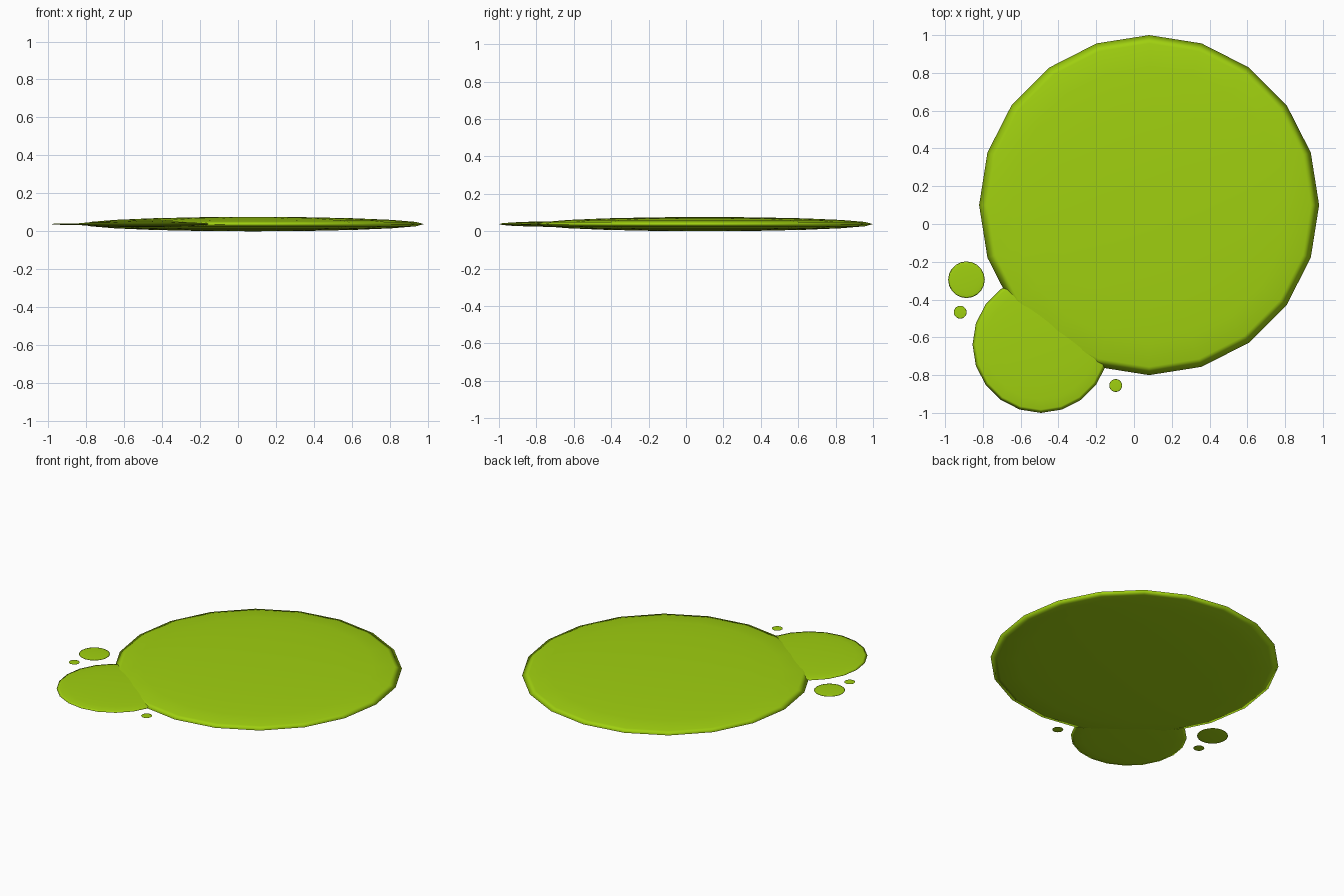
import bpy

if "Cube" in bpy.data.objects:
    bpy.data.objects.remove(bpy.data.objects["Cube"])

# Slime material
mat = bpy.data.materials.new("slime_green")
mat.diffuse_color = (0.35, 0.63, 0.005, 1)
mat.use_nodes = True
mat.node_tree.nodes["Principled BSDF"].inputs["Base Color"].default_value = mat.diffuse_color

FLATNESS = 0.038 / 0.9   # height to radius ratio shared by every blob
MID_Z = 0.038


def blob(name, x, y, radius):
    """Flattened smooth sphere lying in the puddle's middle plane."""
    bpy.ops.mesh.primitive_uv_sphere_add(segments=20, ring_count=10, radius=radius,
                                         location=(x, y, MID_Z))
    ob = bpy.context.object
    ob.name = name
    ob.scale.z = FLATNESS
    bpy.ops.object.transform_apply(location=False, rotation=False, scale=True)
    bpy.ops.object.shade_smooth()
    ob.data.materials.append(mat)


# Main puddle and overlapping side pool
blob("main_puddle", 0.08, 0.10, 0.90)
blob("side_pool", -0.493, -0.638, 0.362)

# Loose droplets
blob("large_droplet", -0.887, -0.295, 0.097)
blob("small_droplet_left", -0.92, -0.467, 0.034)
blob("small_droplet_front", -0.097, -0.855, 0.034)
